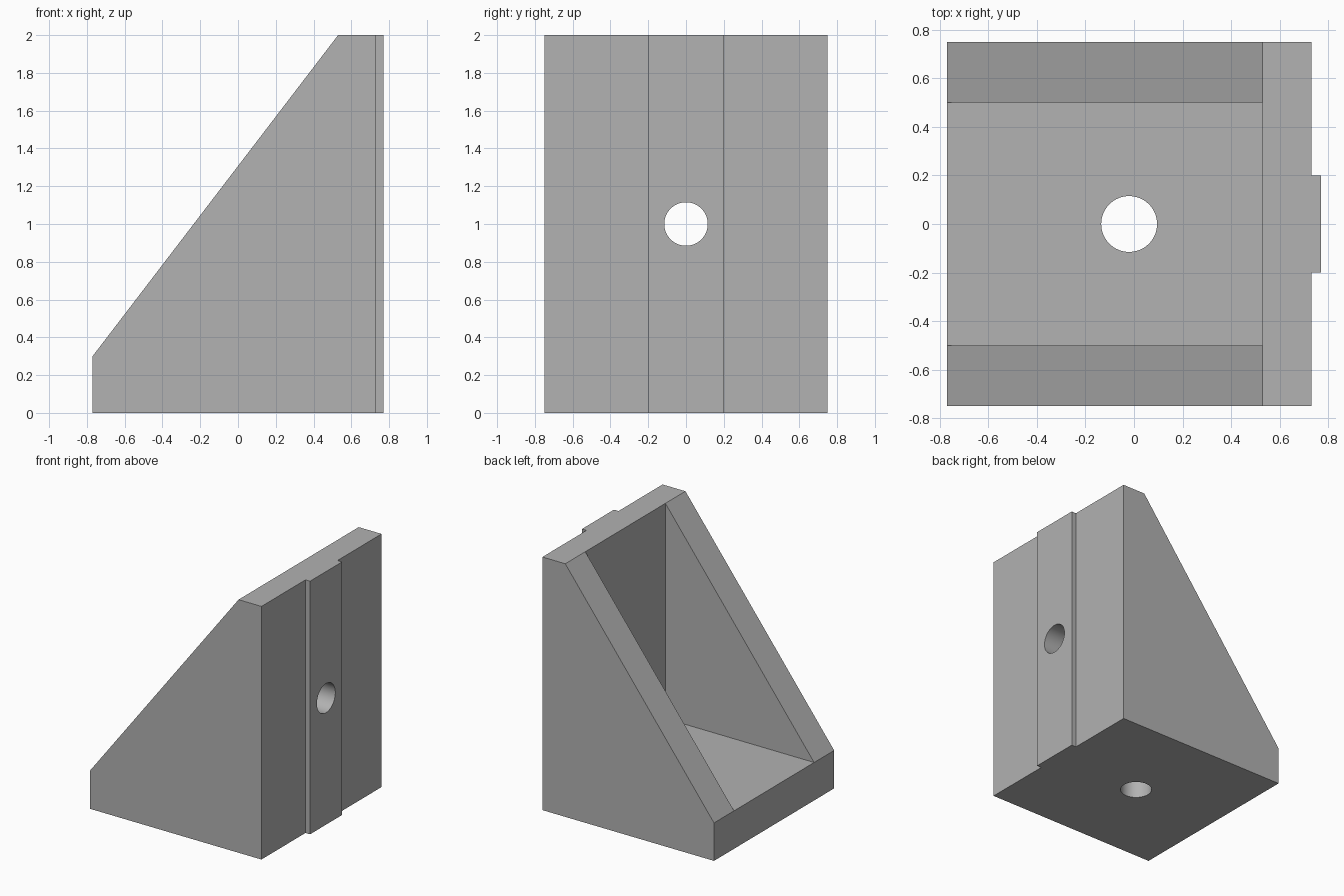
import bpy, bmesh, math
from mathutils import Matrix, Vector

if "Cube" in bpy.data.objects:
    bpy.data.objects.remove(bpy.data.objects["Cube"], do_unlink=True)

grey = bpy.data.materials.new("plain grey")
grey.use_nodes = True
grey.diffuse_color = (0.445, 0.445, 0.445, 1)
grey.node_tree.nodes["Principled BSDF"].inputs["Base Color"].default_value = grey.diffuse_color

# Shared dimensions
LEFT, INNER, FACE, KEY = -0.77, 0.53, 0.73, 0.77
FLOOR, TOP = 0.3, 2.0
HALF_WIDTH, HALF_CAVITY, HALF_KEY = 0.75, 0.5, 0.2
HOLE = 0.115


def make_object(name, bm):
    bmesh.ops.recalc_face_normals(bm, faces=bm.faces)
    mesh = bpy.data.meshes.new(name)
    bm.to_mesh(mesh)
    bm.free()
    mesh.materials.append(grey)
    obj = bpy.data.objects.new(name, mesh)
    bpy.context.collection.objects.link(obj)
    return obj


def prism(name, profile, half):
    """Extrude an x-z profile across y from -half to half."""
    bm = bmesh.new()
    face = bm.faces.new([bm.verts.new((x, -half, z)) for x, z in profile])
    extruded = bmesh.ops.extrude_face_region(bm, geom=[face])["geom"]
    verts = [v for v in extruded if isinstance(v, bmesh.types.BMVert)]
    bmesh.ops.translate(bm, verts=verts, vec=Vector((0, 2 * half, 0)))
    return make_object(name, bm)


def drill(name, centre, axis):
    bm = bmesh.new()
    turn = Matrix.Rotation(math.pi / 2, 4, "Y") if axis == "X" else Matrix()
    bmesh.ops.create_cone(bm, cap_ends=True, segments=64, radius1=HOLE, radius2=HOLE,
                          depth=1, matrix=Matrix.Translation(centre) @ turn)
    return make_object(name, bm)


def rectangle(x0, x1, z0, z1):
    return [(x0, z0), (x1, z0), (x1, z1), (x0, z1)]


# Bracket silhouette with a sloping edge
bracket = prism("bracket_body", [(LEFT, 0), (FACE, 0), (FACE, TOP), (INNER, TOP), (LEFT, FLOOR)],
                HALF_WIDTH)

# Raised key strip, pocket between the side walls, and bolt holes
tools = [
    (prism("key_strip", rectangle(INNER + 0.1, KEY, 0, TOP), HALF_KEY), "UNION"),
    (prism("pocket_cutter", rectangle(LEFT - 0.5, INNER, FLOOR, TOP + 0.5), HALF_CAVITY), "DIFFERENCE"),
    (drill("plate_hole_cutter", (FACE, 0, 1), "X"), "DIFFERENCE"),
    (drill("base_hole_cutter", ((LEFT + FACE) / 2, 0, 0), "Z"), "DIFFERENCE"),
]
for tool, operation in tools:
    mod = bracket.modifiers.new(tool.name, "BOOLEAN")
    mod.object, mod.operation, mod.solver = tool, operation, "EXACT"

# Bake the result and remove the helpers
bpy.context.view_layer.update()
baked = bpy.data.meshes.new_from_object(bracket.evaluated_get(bpy.context.evaluated_depsgraph_get()))
bracket.modifiers.clear()
bracket.data = baked
for tool, operation in tools:
    bpy.data.objects.remove(tool, do_unlink=True)

# Tidy seams, then smooth only the hole walls
bm = bmesh.new()
bm.from_mesh(baked)
bmesh.ops.remove_doubles(bm, verts=bm.verts, dist=0.0001)
bmesh.ops.dissolve_limit(bm, angle_limit=math.radians(1), verts=bm.verts, edges=bm.edges)
bm.to_mesh(baked)
bm.free()
bpy.ops.object.select_all(action="DESELECT")
bpy.context.view_layer.objects.active = bracket
bracket.select_set(True)
bpy.ops.object.shade_smooth_by_angle(angle=math.radians(30))
